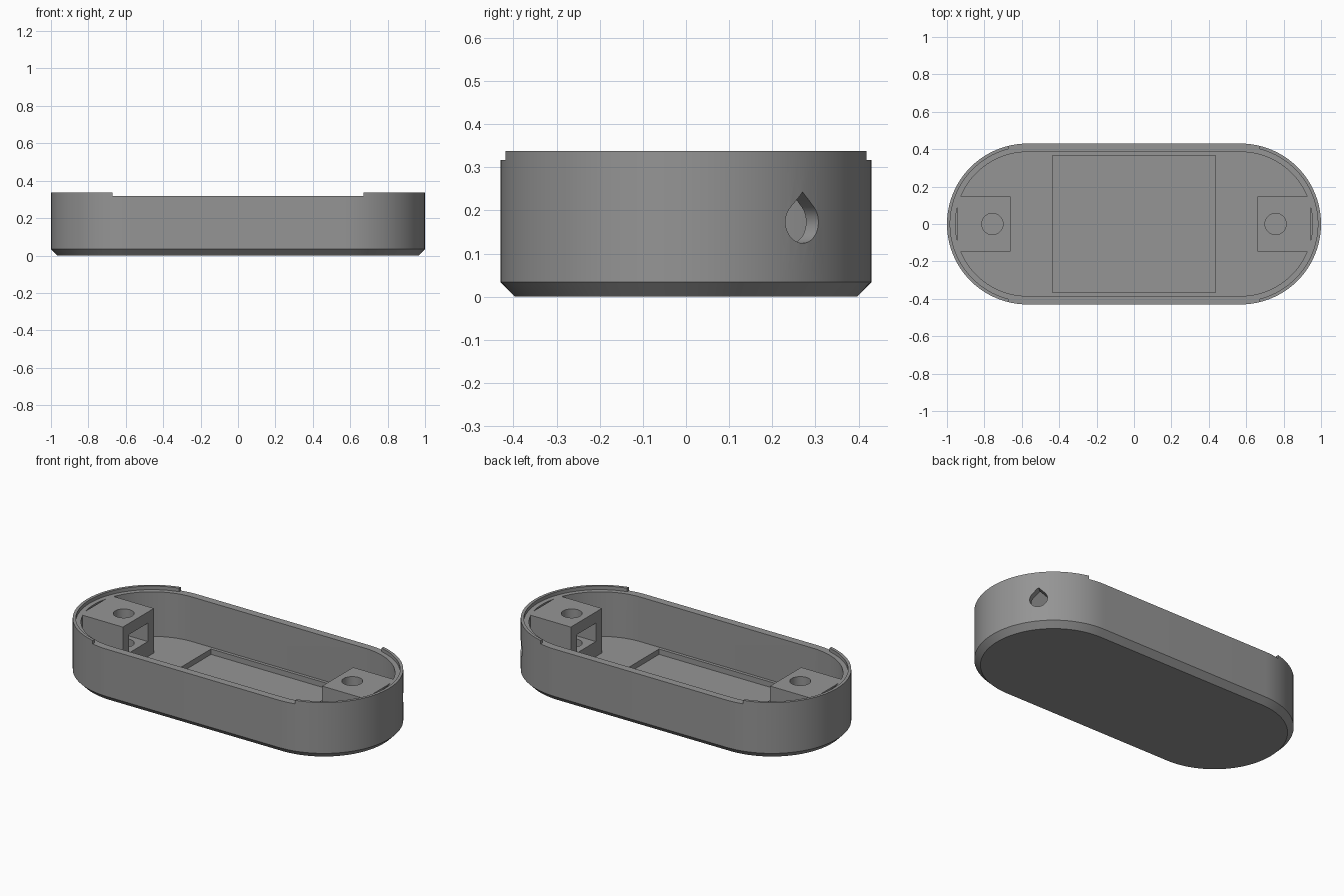
import bpy, bmesh, math
from mathutils import Matrix, Vector

if "Cube" in bpy.data.objects:
    bpy.data.objects.remove(bpy.data.objects["Cube"])

grey = bpy.data.materials.new("grey plastic")
grey.diffuse_color = (0.3, 0.3, 0.3, 1)
grey.use_nodes = True
grey.node_tree.nodes["Principled BSDF"].inputs["Base Color"].default_value = grey.diffuse_color


def loft(name, rings):
    """Closed solid through stacked rings with equal point counts."""
    bm = bmesh.new()
    loops = [[bm.verts.new(p) for p in ring] for ring in rings]
    n = len(loops[0])
    for a, b in zip(loops, loops[1:]):
        for i in range(n):
            j = (i + 1) % n
            bm.faces.new((a[i], a[j], b[j], b[i]))
    bm.faces.new(loops[0][::-1])
    bm.faces.new(loops[-1])
    bmesh.ops.recalc_face_normals(bm, faces=bm.faces[:])
    me = bpy.data.meshes.new(name)
    bm.to_mesh(me)
    bm.free()
    me.materials.append(grey)
    ob = bpy.data.objects.new(name, me)
    bpy.context.collection.objects.link(ob)
    return ob


def stadium(r, z, half=0.57, n=48):
    pts = []
    for side in (1, -1):
        for i in range(n + 1):
            a = -math.pi / 2 + math.pi * i / n
            pts.append((side * (half + r * math.cos(a)), side * r * math.sin(a), z))
    return pts


def box(name, x0, x1, y, z0, z1):
    return loft(name, [[(x0, -y, z), (x1, -y, z), (x1, y, z), (x0, y, z)] for z in (z0, z1)])


def cylinder(name, x, r, z0, z1, n=40):
    return loft(name, [[(x + r * math.cos(2 * math.pi * i / n), r * math.sin(2 * math.pi * i / n), z)
                        for i in range(n)] for z in (z0, z1)])


def combine(target, tool, op):
    tool.hide_render = True
    mod = target.modifiers.new(op.lower(), 'BOOLEAN')
    mod.operation, mod.object, mod.solver = op, tool, 'EXACT'
    bpy.context.view_layer.objects.active = target
    bpy.ops.object.modifier_apply(modifier=mod.name)
    bpy.data.objects.remove(tool)


def cut(target, tool):
    combine(target, tool, 'DIFFERENCE')


RIM, TOP, FLOOR = 0.317, 0.338, 0.05

# outer tray with chamfered bottom edge
tray = loft("case_tray", [stadium(0.397, 0), stadium(0.43, 0.034), stadium(0.43, TOP)])
# raised end lips: clear the middle and the inner ledge
cut(tray, box("lip_gap", -0.67, 0.67, 0.6, RIM, 0.5))
cut(tray, loft("ledge_cutter", [stadium(0.413, RIM), stadium(0.413, 0.5)]))
# cavity and shallow rectangular floor recess
cut(tray, loft("cavity_cutter", [stadium(0.385, FLOOR), stadium(0.385, 0.5)]))
cut(tray, box("recess_cutter", -0.435, 0.435, 0.366, 0.018, 0.2))

# screw bosses with vertical hole and nut slot
for s in (1, -1):
    combine(tray, box("screw_boss", *sorted((s * 0.66, s * 0.943)), 0.147, 0.04, RIM), 'UNION')
    cut(tray, box("nut_slot", *sorted((s * 0.6, s * 0.86)), 0.09, 0.14, 0.25))
    cut(tray, cylinder("screw_hole", s * 0.757, 0.057, 0.06, 0.5))

# teardrop cable hole, pointing outward through the rounded end
ang, r = math.radians(39), 0.049
out = Vector((math.cos(ang), math.sin(ang), 0))
side = Vector((-math.sin(ang), math.cos(ang), 0))
profile = [(r * math.cos(a), r * math.sin(a)) for a in
           (math.radians(135 + 270 * i / 30) for i in range(31))] + [(0, r * math.sqrt(2))]
rings = [[Vector((0.57, 0, 0.173)) + out * d + side * u + Vector((0, 0, v)) for u, v in profile]
         for d in (0.34, 0.5)]
cut(tray, loft("cable_hole", rings))

# smooth curved walls, crisp edges
bpy.ops.object.select_all(action='DESELECT')
tray.select_set(True)
bpy.context.view_layer.objects.active = tray
bpy.ops.object.shade_smooth_by_angle(angle=math.radians(30))
